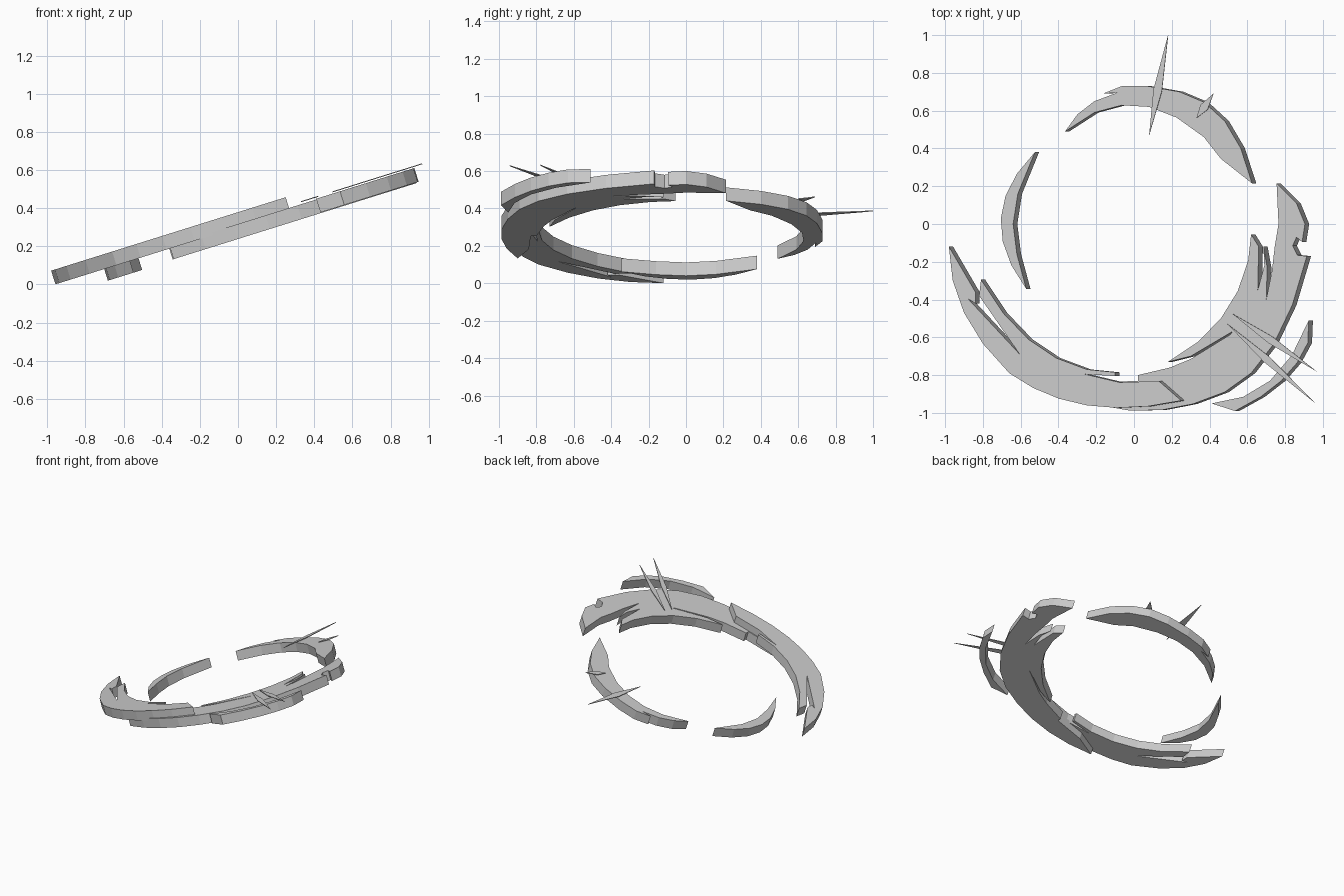
import bpy
import bmesh
from mathutils import Vector

# Remove the default cube only
cube = bpy.data.objects.get("Cube")
if cube:
    bpy.data.objects.remove(cube, do_unlink=True)

SLOPE = 0.313                                   # rise of the tilted ring along x
NORMAL = Vector((-SLOPE, 0, 1)).normalized()

stone = bpy.data.materials.new("pale grey stone")
stone.use_nodes = True
grey = (0.6, 0.6, 0.6, 1)
stone.diffuse_color = grey
stone.node_tree.nodes["Principled BSDF"].inputs["Base Color"].default_value = grey


def bow(start, middle, end, segments=4):
    """Points of a smooth curve through three points, in hundredths of a unit."""
    a, m, b = Vector(start), Vector(middle), Vector(end)
    points = []
    for i in range(segments + 1):
        t = i / segments
        points.append(a * (1 - t) * (1 - 2 * t) + m * 4 * t * (1 - t) + b * t * (2 * t - 1))
    return points


def slab(name, outline, top, thickness=0.075):
    """Lay an outline on the tilted plane and thicken it downward, square to the plane."""
    bm = bmesh.new()
    ring = []
    for point in outline:
        x, y = point[0] / 100, point[1] / 100
        ring.append(bm.verts.new((x, y, top + SLOPE * x)))
    bmesh.ops.remove_doubles(bm, verts=ring, dist=0.002)
    face = bm.faces.new([v for v in ring if v.is_valid])
    lower = bmesh.ops.extrude_face_region(bm, geom=[face], use_keep_orig=True)["geom"]
    moved = [v for v in lower if isinstance(v, bmesh.types.BMVert)]
    bmesh.ops.translate(bm, verts=moved, vec=-NORMAL * thickness)
    bmesh.ops.triangulate(bm, faces=[f for f in bm.faces if len(f.verts) > 4])
    bmesh.ops.recalc_face_normals(bm, faces=bm.faces)
    mesh = bpy.data.meshes.new(name)
    bm.to_mesh(mesh)
    bm.free()
    mesh.materials.append(stone)
    obj = bpy.data.objects.new(name, mesh)
    bpy.context.collection.objects.link(obj)
    return obj


def needle(name, tip, tail, width):
    """A thin diamond sliver lying just above the ring."""
    tip, tail = Vector(tip), Vector(tail)
    along = tip - tail
    side = Vector((-along.y, along.x)).normalized() * width / 2
    middle = tail + along * 0.45
    return slab(name, [tip, middle + side, tail, middle - side], 0.333, 0.005)


LOW, HIGH = 0.317, 0.379                        # heights of the two top planes at x = 0

# Upper crescent: sweeping outer edge, split tip, slit near the inner end
upper = bow((-98, -12), (-90, -47), (-66, -79))
upper += bow((-66, -79), (-25, -96), (25, -93.5), 6)
upper += [(13, -83), (-7, -84), (-26, -79.5), (-10, -80.5), (-10, -78.5)]
upper += bow((-25, -77), (-56, -61), (-81, -29.5))
upper += [(-82, -38), (-60.5, -69), (-88, -39.5), (-84, -42), (-84, -36)]
slab("upper_crescent", upper, HIGH)

# Lower crescent: notched outer rim, splintered tip and a flap along the inside
lower = bow((-36, -90), (6, -99), (48, -89), 5)
lower += bow((48, -89), (74, -63.5), (91.5, -17))
lower += [(86.5, -16.5), (84, -11.5), (86, -7), (89, -9.5)]
lower += bow((90.5, 0), (86, 11), (75.5, 21.5), 2)
lower += [(76.5, 0), (74.5, -12), (73, -25), (70, -40)]
lower += [(70.5, -23), (68.5, -12), (69, -22), (65.5, -35), (66, -12), (62, -5.5)]
lower += bow((60.5, -19), (46, -50), (18, -73), 4)
lower += [(30, -70), (52, -57), (60, -45), (51, -58.5), (30, -71.5)]
lower += [(19, -76), (2, -80), (2, -83), (-20, -84)]
slab("lower_crescent", lower, LOW)

# Loose shards completing the ring
outer = bow((41, -95), (72, -83), (92.5, -51)) + bow((92, -63), (78, -83), (53.5, -99))
slab("outer_shard", outer, LOW + 0.004)

back = bow((62.5, 21.5), (48, 54.5), (24, 70)) + bow((24, 70), (7, 73), (-6.5, 73), 2)
back += [(-16.5, 69), (-9, 69.5)] + bow((-21, 65), (-30, 58), (-36.5, 49), 2)
back += bow((-21, 59), (8, 62), (37, 46)) + [(46, 34.5)]
slab("back_shard", back, LOW)

side = bow((-52.5, 38), (-70.5, 3), (-57, -34.5), 6) + bow((-62, -16), (-64, 0), (-61.5, 16), 2)
slab("side_shard", side, LOW - 0.005)

# Needle slivers
needle("back_long_needle", (18, 100), (8, 47), 4.5)
needle("back_short_needle", (42, 69), (33, 56), 4.5)
needle("front_upper_needle", (96.5, -78), (52, -47.5), 4)
needle("front_lower_needle", (95.5, -94.5), (49.5, -53), 4)
